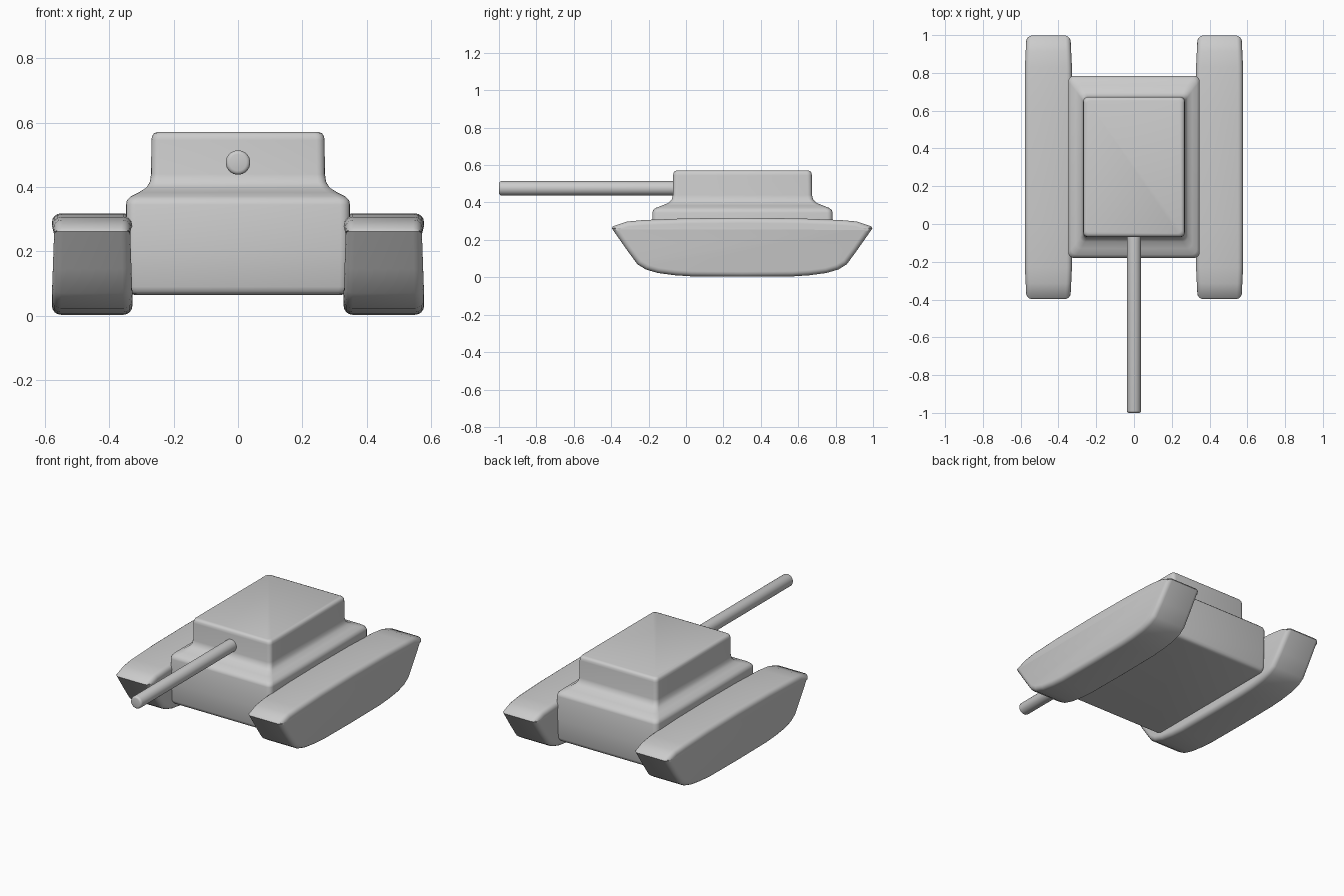
import bpy, bmesh, math
from mathutils import Matrix

if "Cube" in bpy.data.objects:
    bpy.data.objects.remove(bpy.data.objects["Cube"])


def finish(bm, name, angle):
    bmesh.ops.recalc_face_normals(bm, faces=bm.faces)
    mesh = bpy.data.meshes.new(name)
    bm.to_mesh(mesh)
    bm.free()
    ob = bpy.data.objects.new(name, mesh)
    bpy.context.collection.objects.link(ob)
    bpy.ops.object.select_all(action='DESELECT')
    ob.select_set(True)
    bpy.context.view_layer.objects.active = ob
    bpy.ops.object.shade_smooth_by_angle(angle=math.radians(angle))
    return ob


def rounded_rect(hx, hy, r, steps=4):
    pts = []
    for i, (sx, sy) in enumerate([(1, 1), (-1, 1), (-1, -1), (1, -1)]):
        for k in range(steps + 1):
            a = math.pi / 2 * (i + k / steps)
            pts.append((sx * (hx - r) + r * math.cos(a), sy * (hy - r) + r * math.sin(a)))
    return pts


# Hull flowing up into the turret: rings of half width, half length, z, corner radius
rings = [(0.322, 0.455, 0.065, 0.02), (0.334, 0.467, 0.068, 0.025), (0.342, 0.475, 0.076, 0.03),
         (0.346, 0.480, 0.09, 0.03), (0.348, 0.482, 0.20, 0.03), (0.348, 0.482, 0.345, 0.03),
         (0.345, 0.478, 0.359, 0.03), (0.333, 0.464, 0.371, 0.03), (0.308, 0.432, 0.383, 0.03),
         (0.285, 0.396, 0.398, 0.025), (0.274, 0.378, 0.415, 0.025), (0.270, 0.372, 0.44, 0.025),
         (0.269, 0.371, 0.545, 0.025), (0.267, 0.369, 0.558, 0.025), (0.261, 0.363, 0.567, 0.022),
         (0.250, 0.352, 0.571, 0.018)]
bm = bmesh.new()
loops = [[bm.verts.new((x, y + 0.302, z)) for x, y in rounded_rect(hx, hy, r)]
         for hx, hy, z, r in rings]
for a, b in zip(loops, loops[1:]):
    for i in range(len(a)):
        j = (i + 1) % len(a)
        bm.faces.new((a[i], a[j], b[j], b[i]))
bm.faces.new(loops[0])
bm.faces.new(loops[-1])
finish(bm, "hull_and_turret", 60)

# Tracks: half of the side profile (distance from track centre, z), mirrored lengthwise
half = [(0, 0.003), (0.27, 0.005), (0.36, 0.011), (0.45, 0.023), (0.515, 0.042), (0.56, 0.07),
        (0.615, 0.145), (0.697, 0.262), (0.69, 0.273), (0.615, 0.298), (0.53, 0.306),
        (0.30, 0.315), (0, 0.318)]
profile = half + [(-y, z) for y, z in half[-2:0:-1]]
bm = bmesh.new()
cap = bm.faces.new([bm.verts.new((0.328, y, z)) for y, z in profile])
ext = bmesh.ops.extrude_face_region(bm, geom=[cap])
bmesh.ops.translate(bm, verts=[v for v in ext['geom'] if isinstance(v, bmesh.types.BMVert)],
                    vec=(0.25, 0, 0))
if not cap.is_valid or len(bm.faces) < len(profile) + 2:
    bm.faces.new([v for v in bm.verts if v.co.x < 0.4])
rim = [e for e in bm.edges if abs(e.verts[0].co.x - e.verts[1].co.x) < 0.01]
bmesh.ops.bevel(bm, geom=rim, offset=0.028, segments=4, profile=0.5, affect='EDGES')
for v in bm.verts:
    # Slight narrowing towards both ends
    t = max(0, (abs(v.co.y) - 0.52) / 0.18)
    v.co.x = 0.453 + (v.co.x - 0.453) * (1 - 0.07 * t)
    v.co.y += 0.30
track = finish(bm, "tracks", 50)
track.modifiers.new("Mirror", 'MIRROR').use_mirror_merge = False

# Gun barrel with softened muzzle
bm = bmesh.new()
bmesh.ops.create_cone(bm, cap_ends=True, segments=32, radius1=0.038, radius2=0.038, depth=0.96,
                      matrix=Matrix.Translation((0, -0.52, 0.476)) @ Matrix.Rotation(math.pi / 2, 4, 'X'))
muzzle = [e for e in bm.edges if all(v.co.y < -0.99 for v in e.verts)]
bmesh.ops.bevel(bm, geom=muzzle, offset=0.012, segments=3, profile=0.5, affect='EDGES')
finish(bm, "gun_barrel", 50)
